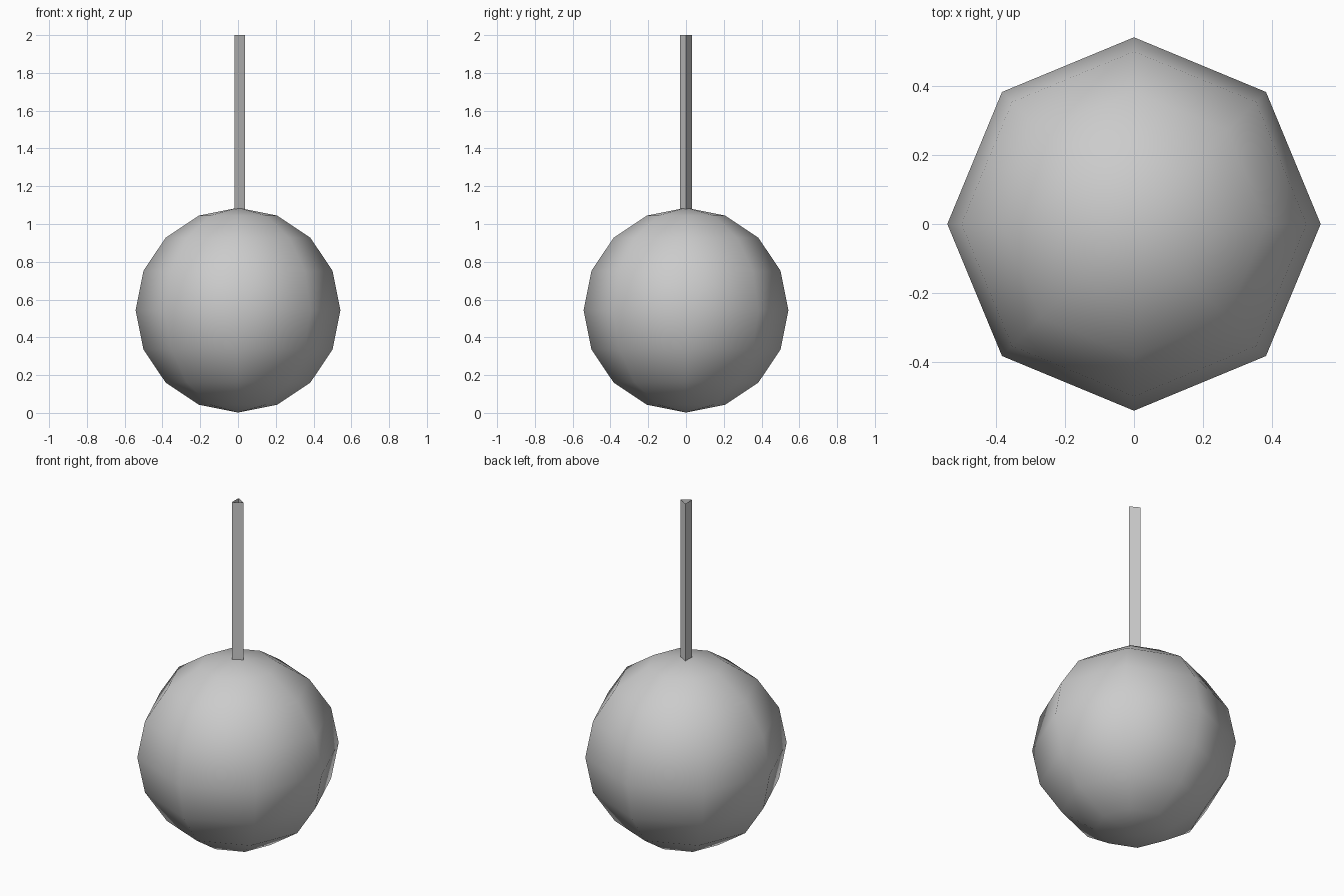
import bpy
import math

if "Cube" in bpy.data.objects:
    bpy.data.objects.remove(bpy.data.objects["Cube"])

R = 0.542          # ball radius
CENTRE_Z = 0.544
TOP = 2.0

# Ball: eight-sided smooth sphere with corners on the x and y axes
bpy.ops.mesh.primitive_uv_sphere_add(segments=8, ring_count=8, radius=R,
                                     location=(0, 0, CENTRE_Z))
ball = bpy.context.object
ball.name = "ball"
bpy.ops.object.shade_smooth()

# Cord: thin three-sided tube, open at both ends, one ridge facing +x
bottom = CENTRE_Z + R - 0.006
bpy.ops.mesh.primitive_cylinder_add(vertices=3, radius=0.036,
                                    depth=TOP - bottom, end_fill_type='NOTHING',
                                    location=(0, 0, (TOP + bottom) / 2),
                                    rotation=(0, 0, -math.pi / 2))
cord = bpy.context.object
cord.name = "hanging_cord"
bpy.ops.object.shade_flat()
